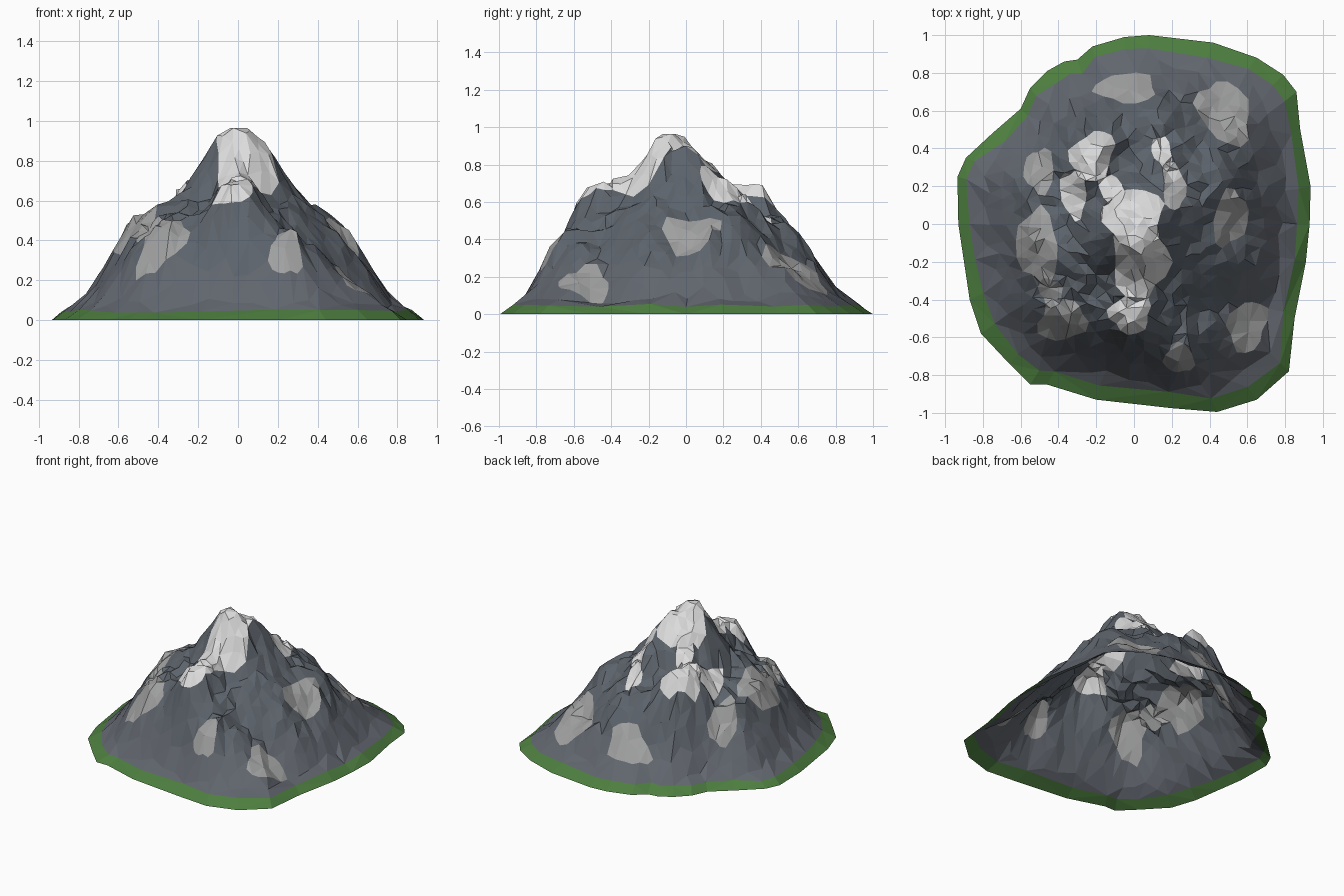
import bpy, math, random
from mathutils import Vector, noise
from mathutils.geometry import delaunay_2d_cdt

if "Cube" in bpy.data.objects:
    bpy.data.objects.remove(bpy.data.objects["Cube"])

random.seed(11)

# Foot outline seen from above (counter-clockwise)
OUT = [(.93, 0), (.935, .2), (.88, .5), (.86, .7), (.79, .79), (.65, .88), (.42, .96),
       (.08, 1), (-.05, .99), (-.22, .94), (-.3, .87), (-.37, .86), (-.46, .81),
       (-.55, .72), (-.6, .61), (-.75, .48), (-.89, .35), (-.935, .25), (-.93, 0),
       (-.9, -.2), (-.87, -.4), (-.81, -.58), (-.66, -.74), (-.55, -.85), (-.46, -.85),
       (-.2, -.93), (.2, -.975), (.44, -.995), (.65, -.93), (.82, -.78), (.85, -.5), (.91, -.2)]

# Slope profile: (fraction of the way to the foot, height)
PROFILE = [(0, .86), (.1, .83), (.2, .74), (.3, .63), (.4, .56), (.5, .5), (.6, .43),
           (.7, .30), (.77, .195), (.85, .088), (.92, .045), (1, 0)]

# Peaks and hollows: x, y, height change, radius
BUMPS = [(.03, -.13, .15, .13), (0, -.31, .07, .1), (0, -.5, .22, .13), (-.22, .4, .2, .13),
         (.18, .28, .02, .1), (0, .33, -.07, .1), (.54, 0, -.08, .13), (.45, .22, .05, .1),
         (.33, -.4, -.07, .15), (.42, .52, -.13, .17), (.56, .7, .02, .12),
         (.53, -.47, -.14, .17), (.67, -.64, .03, .12), (-.5, -.1, .07, .13),
         (-.38, -.5, .05, .13), (-.28, .06, -.06, .1), (.24, -.72, .1, .13),
         (-.15, -.02, .1, .12), (.22, 0, .07, .12), (-.28, .25, .09, .08), (0, -.66, .05, .1)]

# Patches: x, y, half width, half depth, turn
SNOW = [(.0, .02, .15, .18, .3), (.03, -.2, .15, .2, 0), (-.02, -.48, .11, .1, 0),
        (-.22, .36, .11, .14, -.5), (-.32, .16, .07, .13, .1), (.15, .38, .05, .09, .3),
        (.21, .2, .06, .13, .1), (-.12, .18, .06, .1, .5)]
STONE = [(-.04, .72, .16, .08, 0), (.48, .59, .13, .18, .5), (-.5, .28, .08, .12, 0),
         (-.51, -.12, .11, .2, .1), (-.38, -.51, .13, .11, .3), (.51, .03, .09, .15, -.2),
         (.6, -.54, .1, .14, -.3), (.24, -.71, .08, .08, 0), (-.44, -.36, .06, .08, .4)]


def foot_radius(x, y):
    """Distance from the centre to the outline in the direction of x, y."""
    for (ax, ay), (bx, by) in zip(OUT, OUT[1:] + OUT[:1]):
        if ax * y - ay * x >= 0 and x * by - y * bx > 0:
            d = x * (by - ay) - y * (bx - ax)
            return math.hypot(x, y) * (ax * by - ay * bx) / d
    return .93


def fraction(x, y):
    return math.hypot(x, y) / foot_radius(x, y)


def base_height(x, y):
    t = min(fraction(x, y), 1)
    h = 0
    for (a, ha), (b, hb) in zip(PROFILE, PROFILE[1:]):
        if a <= t <= b:
            h = ha + (hb - ha) * (t - a) / (b - a)
    fade = min(1, (1 - t) / .15)
    for bx, by, d, r in BUMPS:
        h += fade * d * math.exp(-((x - bx) ** 2 + (y - by) ** 2) / r ** 2)
    return h


def height(x, y):
    h = base_height(x, y)
    rough = min(1, h / .4)
    a = math.atan2(y, x)
    gully = noise.noise(Vector((math.cos(a) * 5, math.sin(a) * 5, 3)))
    crag = noise.noise(Vector((x * 8, y * 8, 1.7)))
    h += rough * (.02 * gully * min(1, math.hypot(x, y) * 3) + .03 * crag
                  + random.uniform(-.025, .025))
    return max(.0, min(h, .965))


def edge(ang, seed):
    return 1 + .12 * math.sin(3 * ang + seed * 40) + .08 * math.sin(5 * ang + seed * 70)


def blob(p, n=15):
    x, y, rx, ry, rot = p
    c, s = math.cos(rot), math.sin(rot)
    pts = []
    for i in range(n):
        a = i * math.tau / n
        u, v = rx * edge(a, x) * math.cos(a), ry * edge(a, x) * math.sin(a)
        pts.append((x + c * u - s * v, y + s * u + c * v))
    return pts


def in_blob(x, y, p):
    c, s = math.cos(p[4]), math.sin(p[4])
    dx, dy = x - p[0], y - p[1]
    u, v = (c * dx + s * dy) / p[2], (c * dy - s * dx) / p[3]
    return math.hypot(u, v) < edge(math.atan2(v, u), p[0])


# Fixed lines: foot, grass edge and patch borders
points, lines = [], []


def add_loop(loop):
    k, n = len(points), len(loop)
    points.extend(loop)
    lines.extend((k + i, k + (i + 1) % n) for i in range(n))


add_loop(OUT)
grass_edge = []
for x, y in OUT:
    f = random.uniform(.91, .95)
    grass_edge.append((x * f, y * f))
add_loop(grass_edge)
for p in SNOW + STONE:
    add_loop(blob(p))

# Scattered points, denser toward the top
for _ in range(9000):
    x, y = random.uniform(-.93, .93), random.uniform(-.98, .98)
    t = fraction(x, y)
    if t > .88:
        continue
    gap = .04 if t < .65 else .04 + (t - .65) * .15
    if all((x - a) ** 2 + (y - b) ** 2 > gap * gap for a, b in points):
        points.append((x, y))

verts2d, _, tris, *_ = delaunay_2d_cdt([Vector(p) for p in points], lines, [], 1, 1e-4)

# Raise the flat net into a mountain, open underneath
verts = []
for v in verts2d:
    t = fraction(v.x, v.y)
    if t > .985:
        z = 0
    elif t > .895:
        z = .045 + random.uniform(-.008, .012)
    else:
        z = max(height(v.x, v.y), .05)
    verts.append((v.x, v.y, z))

mesh = bpy.data.meshes.new("mountain")
mesh.from_pydata(verts, [], [list(f) for f in tris])
mesh.update()
mountain = bpy.data.objects.new("mountain", mesh)
bpy.context.collection.objects.link(mountain)

for name, col in (("upper rock", (.108, .125, .147)), ("lower rock", (.118, .13, .153)),
                  ("grass", (.075, .21, .05)), ("light stone", (.35, .352, .355)),
                  ("snow", (.72, .72, .72))):
    m = bpy.data.materials.new(name)
    m.diffuse_color = (*col, 1)
    m.use_nodes = True
    m.node_tree.nodes["Principled BSDF"].inputs["Base Color"].default_value = m.diffuse_color
    mesh.materials.append(m)

# Colour by patch, grass rim and height
for f in mesh.polygons:
    x, y, z = f.center
    f.use_smooth = False
    if all(verts[i][2] < .06 and fraction(*verts[i][:2]) > .895 for i in f.vertices):
        f.material_index = 2
    elif any(in_blob(x, y, p) for p in SNOW):
        f.material_index = 4
    elif any(in_blob(x, y, p) for p in STONE):
        f.material_index = 3
    else:
        f.material_index = 1 if z < .28 else 0
